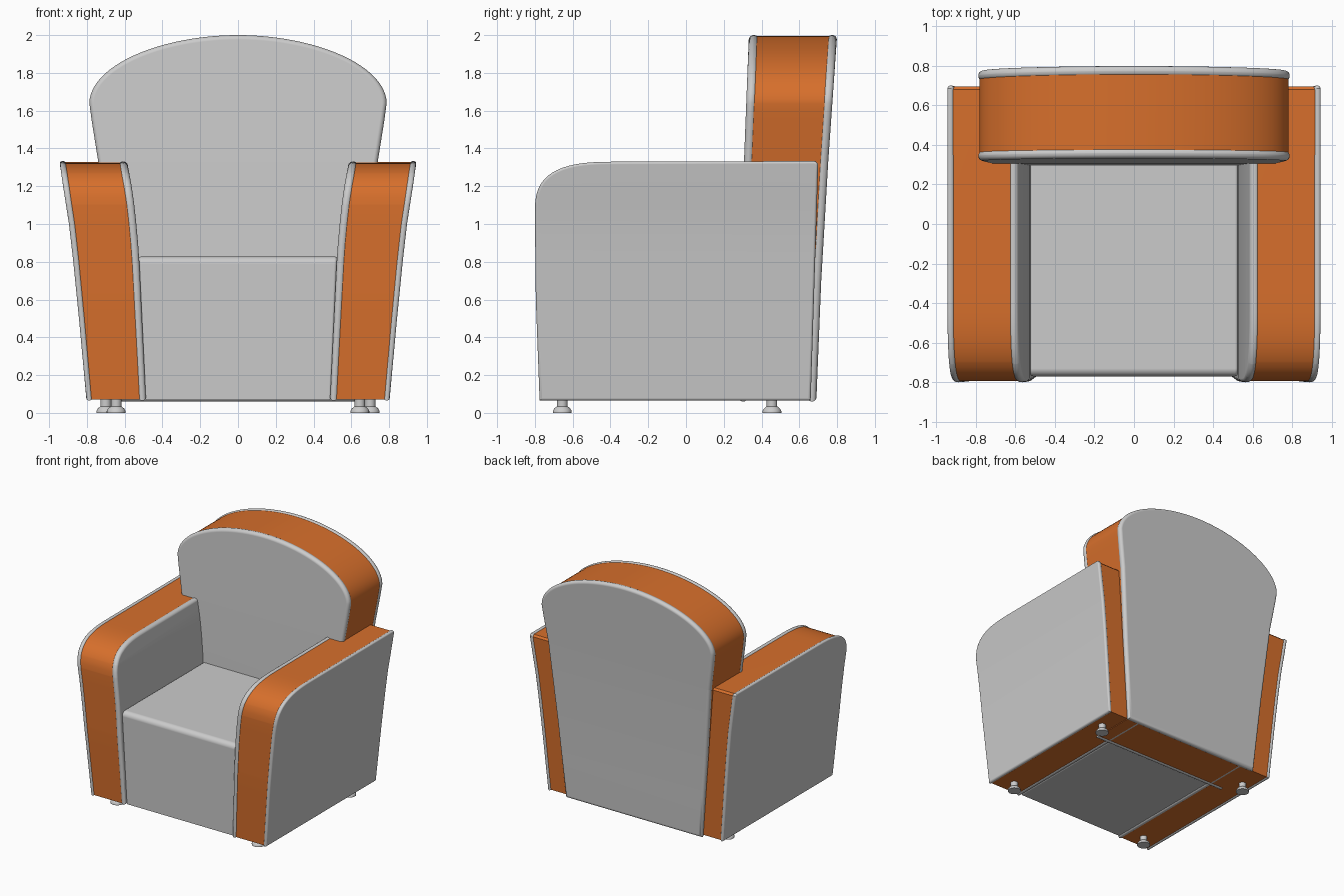
import bpy, bmesh, math
from mathutils import Vector

if "Cube" in bpy.data.objects:
    bpy.data.objects.remove(bpy.data.objects["Cube"])

orange = bpy.data.materials.new("orange_fabric")
orange.diffuse_color = (0.68, 0.16, 0.025, 1)
orange.use_nodes = True
orange.node_tree.nodes["Principled BSDF"].inputs["Base Color"].default_value = orange.diffuse_color


def curve(table):
    """Piecewise linear function through (z, value) points."""
    def f(z):
        for (z0, v0), (z1, v1) in zip(table, table[1:]):
            if z <= z1 or (z1, v1) == table[-1]:
                return v0 + (v1 - v0) * (z - z0) / (z1 - z0)
    return f


def corner(cu, cz, a, b, n, t0, t1, steps=16):
    """Superellipse arc between two angles in degrees."""
    pts = []
    for i in range(steps + 1):
        t = math.radians(t0 + (t1 - t0) * i / steps)
        c, s = math.cos(t), math.sin(t)
        pts.append((cu + a * math.copysign(abs(c) ** (2 / n), c), cz + b * abs(s) ** (2 / n)))
    return pts


def inset(pts, d):
    """Shrink an outline about its middle by about d on each side."""
    us, zs = [p[0] for p in pts], [p[1] for p in pts]
    mu, mz = (max(us) + min(us)) / 2, (max(zs) + min(zs)) / 2
    ku = 1 - 2 * d / (max(us) - min(us))
    kz = 1 - 2 * d / (max(zs) - min(zs))
    return [(mu + (u - mu) * ku, mz + (z - mz) * kz) for u, z in pts]


def finish(name, bm, mat=None):
    bmesh.ops.recalc_face_normals(bm, faces=bm.faces)
    me = bpy.data.meshes.new(name)
    bm.to_mesh(me)
    bm.free()
    ob = bpy.data.objects.new(name, me)
    bpy.context.collection.objects.link(ob)
    if mat:
        me.materials.append(mat)
    bpy.ops.object.select_all(action='DESELECT')
    ob.select_set(True)
    bpy.context.view_layer.objects.active = ob
    bpy.ops.object.shade_smooth_by_angle(angle=math.radians(35))
    wn = ob.modifiers.new("weighted", 'WEIGHTED_NORMAL')
    wn.keep_sharp = True
    return ob


def slab(name, outline, w0, w1, radius, levels, place, mat=None):
    """Extrude an outline (u, z) from w0 to w1, round its rims, then bend it."""
    bm = bmesh.new()
    rings = [[bm.verts.new((u, w, z)) for u, z in outline] for w in (w0, w1)]
    caps = [bm.faces.new(r) for r in rings]
    n = len(outline)
    for i in range(n):
        j = (i + 1) % n
        bm.faces.new((rings[0][i], rings[0][j], rings[1][j], rings[1][i]))
    bmesh.ops.recalc_face_normals(bm, faces=bm.faces)
    rim = [e for f in caps for e in f.edges]
    bmesh.ops.bevel(bm, geom=rim, offset=radius, segments=5, profile=0.5, affect='EDGES')
    for z in levels:
        bmesh.ops.bisect_plane(bm, geom=bm.verts[:] + bm.edges[:] + bm.faces[:],
                               plane_co=Vector((0, 0, z)), plane_no=Vector((0, 0, 1)), dist=1e-5)
    for v in bm.verts:
        v.co = place(v.co.x, v.co.z, v.co.y)
    return finish(name, bm, mat)


# Arms: leaning side slabs, grey panels either side of an orange band
arm = ([(0.66, 0.065), (-0.775, 0.065), (-0.795, 0.6)]
       + corner(-0.35, 1.05, 0.45, 0.28, 3, 180, 90)
       + [(0.685, 1.333), (0.70, 1.318)])
inner = curve([(0.065, 0.487), (0.83, 0.524), (0.95, 0.533), (1.1, 0.549), (1.2, 0.563), (1.33, 0.587)])
outer = curve([(0.065, 0.802), (0.5, 0.842), (0.8, 0.872), (1.0, 0.895), (1.2, 0.926), (1.33, 0.945)])
arm_levels = [0.3, 0.5, 0.65, 0.8, 0.9, 1.0, 1.1, 1.2, 1.27]
for side, word in ((-1, "left"), (1, "right")):
    def place_arm(y, z, w, s=side):
        return Vector((s * (inner(z) + w / 0.32 * (outer(z) - inner(z))), y, z))
    slab(word + "_arm_inner_panel", arm, 0.0, 0.04, 0.019, arm_levels, place_arm)
    slab(word + "_arm_band", inset(arm, 0.006), 0.02, 0.305, 0.004, arm_levels, place_arm, orange)
    slab(word + "_arm_outer_panel", arm, 0.29, 0.32, 0.014, arm_levels, place_arm)

# Back rest: arched slab leaning backwards, same sandwich
back = ([(-0.74, 1.33), (-0.62, 0.06), (0.62, 0.06), (0.74, 1.33), (0.775, 1.55)]
        + corner(0, 1.64, 0.787, 0.36, 1.95, 0, 180, 48) + [(-0.775, 1.55)])
front_y = curve([(0.06, 0.28), (0.83, 0.295), (1.33, 0.307), (2.0, 0.333)])
rear_y = curve([(0.06, 0.69), (0.7, 0.716), (1.33, 0.753), (2.0, 0.80)])


def place_back(x, z, w):
    return Vector((x, front_y(z) + w / 0.45 * (rear_y(z) - front_y(z)), z))


back_levels = [0.4, 0.7, 0.83, 1.1, 1.33, 1.6]
slab("back_front_panel", back, 0.0, 0.05, 0.024, back_levels, place_back)
slab("back_band", inset(back, 0.006), 0.03, 0.42, 0.004, back_levels, place_back, orange)
slab("back_rear_panel", back, 0.40, 0.45, 0.024, back_levels, place_back)

# Seat block with a rounded front edge
seat = ([(0.33, 0.068), (-0.755, 0.068)] + corner(-0.73, 0.788, 0.04, 0.04, 2, 180, 90, 6)
        + [(0.33, 0.828)])
half = curve([(0.065, 0.493), (0.83, 0.526)])
slab("seat", seat, -0.5, 0.5, 0.015, [], lambda y, z, w: Vector((w * 2 * half(z), y, z)))

# Feet: turned discs with a short neck
foot = [(0.05, 0.0), (0.05, 0.01), (0.043, 0.022), (0.032, 0.032), (0.028, 0.034), (0.028, 0.08)]
for end, fx, fy in (("front", 0.645, -0.655), ("back", 0.70, 0.455)):
    for side, word in ((-1, "left"), (1, "right")):
        bm = bmesh.new()
        rings = [[bm.verts.new((side * fx + r * math.cos(k * math.tau / 24),
                                fy + r * math.sin(k * math.tau / 24), z)) for k in range(24)]
                 for r, z in foot]
        bm.faces.new(rings[0])
        bm.faces.new(rings[-1])
        for a, b in zip(rings, rings[1:]):
            for k in range(24):
                bm.faces.new((a[k], a[(k + 1) % 24], b[(k + 1) % 24], b[k]))
        finish(f"{end}_{word}_foot", bm)
